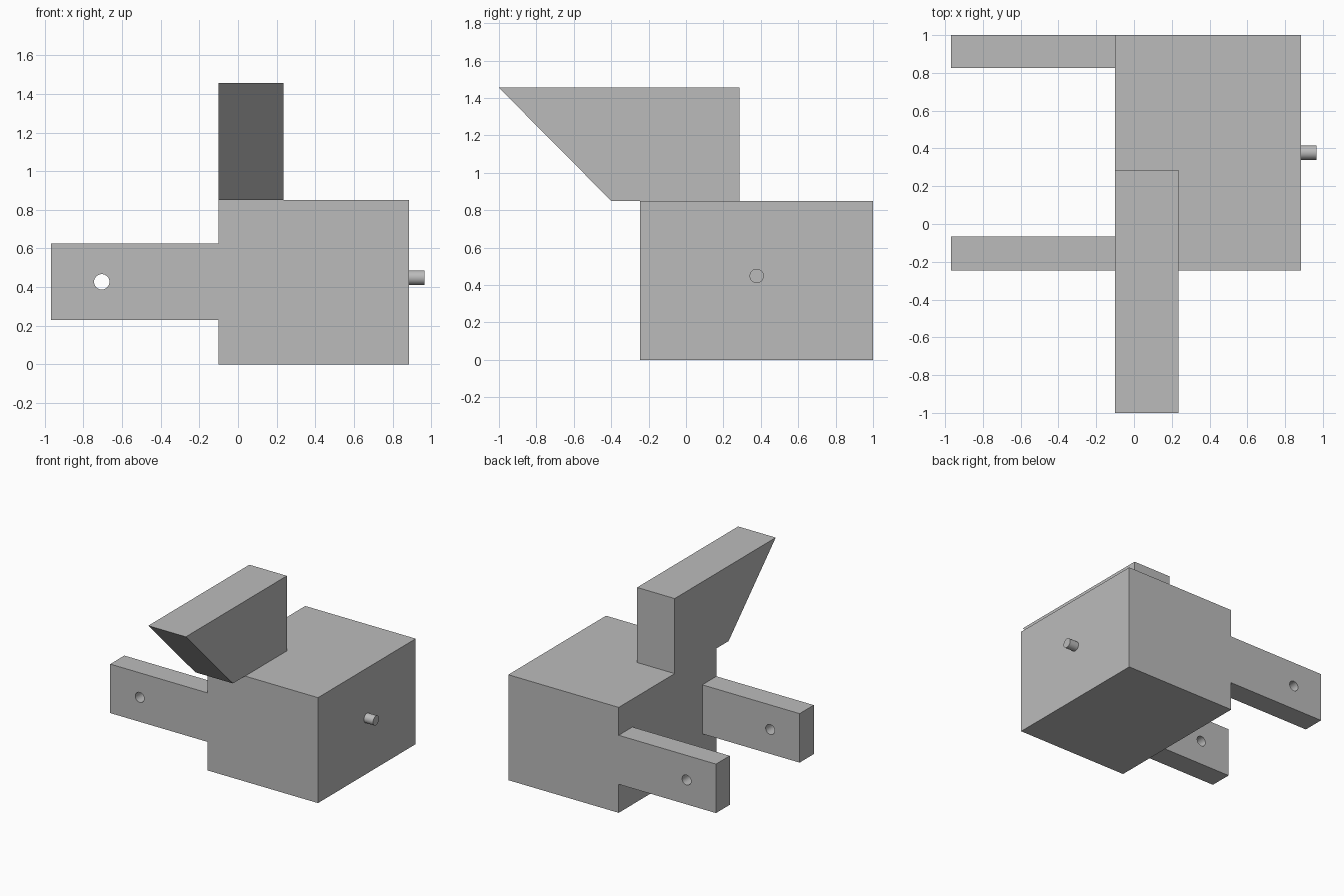
import bpy, bmesh, math
from mathutils import Vector

default = bpy.data.objects.get("Cube")
if default:
    bpy.data.objects.remove(default, do_unlink=True)

grey = bpy.data.materials.new("plain grey")
grey.use_nodes = True
GREY = (0.5, 0.5, 0.5, 1)
grey.diffuse_color = GREY
grey.node_tree.nodes["Principled BSDF"].inputs["Base Color"].default_value = GREY


def prism(name, profile, axis, low, high):
    """Extrude a closed 2D profile along x or y, from low to high."""
    bm = bmesh.new()
    place = (lambda a, b: (low, a, b)) if axis == "x" else (lambda a, b: (a, low, b))
    face = bm.faces.new([bm.verts.new(place(a, b)) for a, b in profile])
    out = bmesh.ops.extrude_face_region(bm, geom=[face])
    step = high - low
    shift = Vector((step, 0, 0) if axis == "x" else (0, step, 0))
    bmesh.ops.translate(bm, vec=shift,
                        verts=[v for v in out["geom"] if isinstance(v, bmesh.types.BMVert)])
    bmesh.ops.recalc_face_normals(bm, faces=bm.faces)
    mesh = bpy.data.meshes.new(name)
    bm.to_mesh(mesh)
    bm.free()
    obj = bpy.data.objects.new(name, mesh)
    bpy.context.collection.objects.link(obj)
    mesh.materials.append(grey)
    return obj


def rect(a0, a1, b0, b1):
    return [(a0, b0), (a1, b0), (a1, b1), (a0, b1)]


def circle(a, b, r, n=32):
    return [(a + r * math.cos(math.tau * i / n), b + r * math.sin(math.tau * i / n))
            for i in range(n)]


def smooth(obj):
    bpy.ops.object.select_all(action="DESELECT")
    obj.select_set(True)
    bpy.context.view_layer.objects.active = obj
    bpy.ops.object.shade_smooth_by_angle(angle=math.radians(30))


LEFT, RIGHT, FRONT, BACK, TOP = -0.10, 0.885, -0.245, 1.0, 0.85

# Main block
prism("body", rect(FRONT, BACK, 0, TOP), "x", LEFT, RIGHT)

# Slanted block overhanging the front
prism("slanted_block", [(-0.4, TOP), (0.287, TOP), (0.287, 1.455), (-1, 1.455)],
      "x", LEFT, 0.235)

# Two side arms, each with a cross hole
drill = prism("hole_cutter", circle(-0.705, 0.427, 0.04), "y", -0.5, 1.2)
drill.hide_render = True
drill.hide_viewport = True
for name, y0, y1 in (("front_arm", FRONT, -0.065), ("back_arm", 0.825, BACK)):
    arm = prism(name, rect(-0.968, LEFT, 0.23, 0.625), "y", y0, y1)
    cut = arm.modifiers.new("hole", "BOOLEAN")
    cut.operation = "DIFFERENCE"
    cut.solver = "EXACT"
    cut.object = drill
    smooth(arm)

# Round pin on the side
smooth(prism("pin", circle(0.378, 0.449, 0.038), "x", RIGHT, 0.966))
